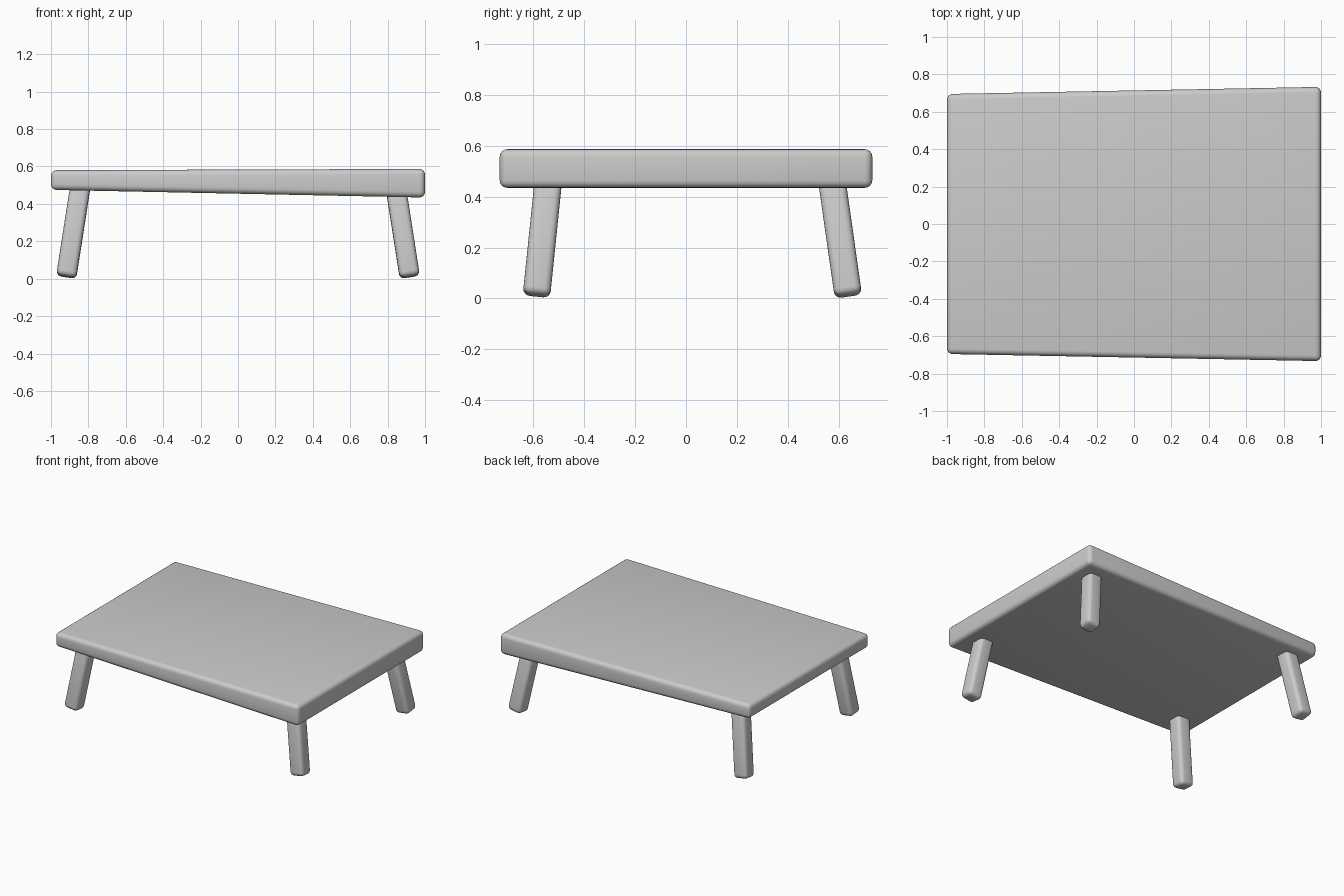
import bpy
import bmesh
from mathutils import Vector, Matrix

if "Cube" in bpy.data.objects:
    bpy.data.objects.remove(bpy.data.objects["Cube"])


def finish(name, bm, bevel):
    """Turn a bmesh into a smooth object with rounded edges."""
    mesh = bpy.data.meshes.new(name)
    bmesh.ops.recalc_face_normals(bm, faces=bm.faces)
    bmesh.ops.bevel(bm, geom=bm.edges[:], offset=bevel, segments=4,
                    profile=0.5, affect='EDGES', clamp_overlap=True)
    bm.to_mesh(mesh)
    bm.free()
    obj = bpy.data.objects.new(name, mesh)
    bpy.context.collection.objects.link(obj)
    bpy.ops.object.select_all(action='DESELECT')
    obj.select_set(True)
    bpy.context.view_layer.objects.active = obj
    bpy.ops.object.shade_smooth_by_angle()
    return obj


# Tabletop: slab that grows wider and thicker towards +x
bm = bmesh.new()
bmesh.ops.create_cube(bm, size=2)
for v in bm.verts:
    right, up = v.co.x > 0, v.co.z > 0
    v.co.y *= 0.733 if right else 0.695
    if up:
        v.co.z = 0.587 if right else 0.58
    else:
        v.co.z = 0.434 if right else 0.475
finish("tabletop", bm, 0.03)


# Legs: square rounded posts splayed outwards, tilted as rigid boxes
def leg(name, foot, top, width=0.108):
    foot, top = Vector(foot), Vector(top)
    axis = (top - foot).normalized()
    side = Vector((1, 0, 0))
    side = (side - axis * side.dot(axis)).normalized()
    depth = axis.cross(side)
    rot = Matrix((side, depth, axis)).transposed().to_4x4()
    length = (top - foot).length
    bm = bmesh.new()
    bmesh.ops.create_cube(bm, size=1)
    bmesh.ops.scale(bm, vec=(width, width, length), verts=bm.verts)
    bmesh.ops.transform(bm, matrix=Matrix.Translation((foot + top) / 2) @ rot,
                        verts=bm.verts)
    finish(name, bm, 0.027)


for label, sx in (("left", -1), ("right", 1)):
    leg("front_" + label + "_leg", (sx * 0.918, -0.588, 0.011),
        (sx * 0.838, -0.535, 0.525))
    leg("back_" + label + "_leg", (sx * 0.918, 0.638, 0.011),
        (sx * 0.838, 0.565, 0.525))
